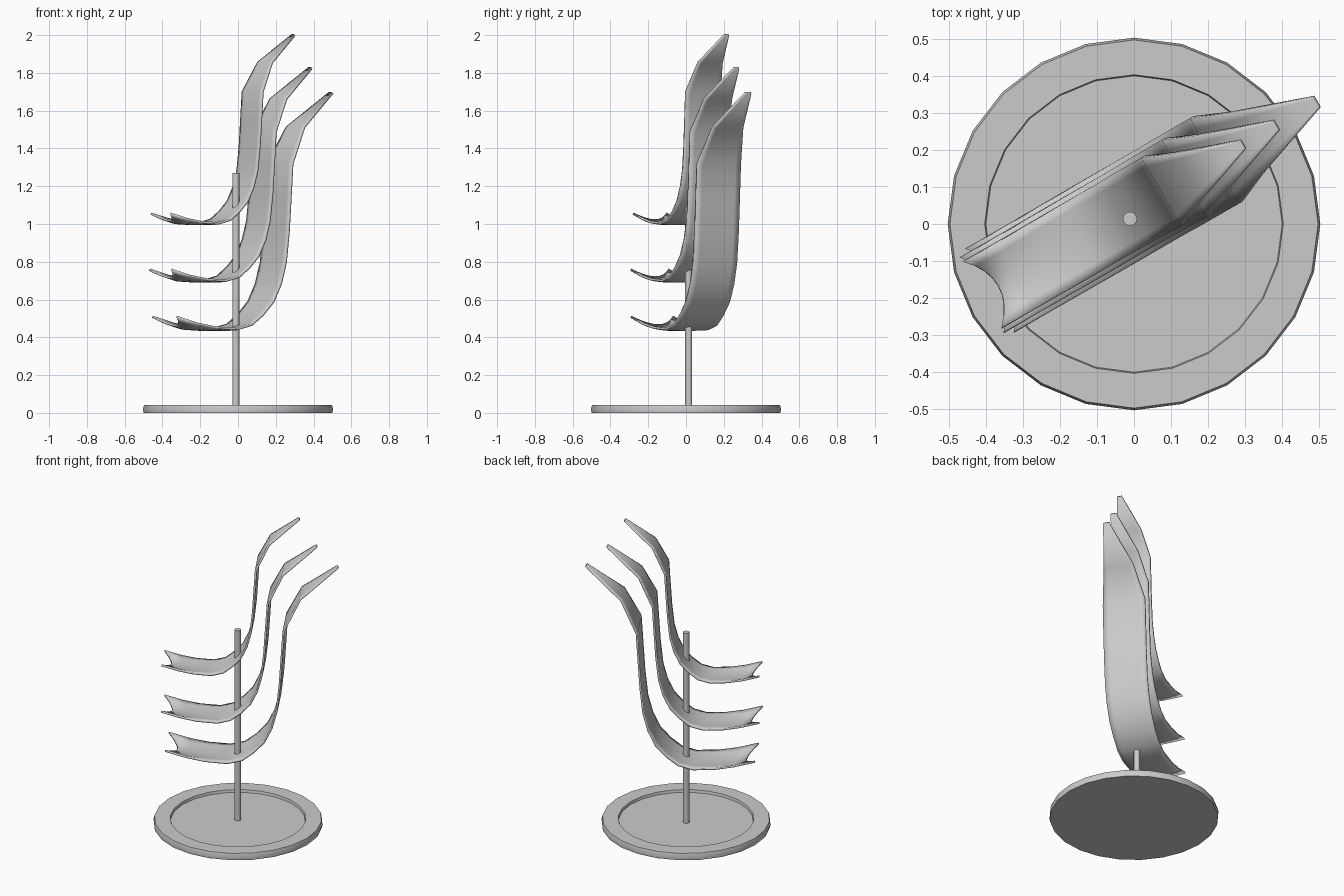
import bpy, bmesh, math
from mathutils import Vector

if "Cube" in bpy.data.objects:
    bpy.data.objects.remove(bpy.data.objects["Cube"])

U = Vector((math.cos(math.radians(30)), math.sin(math.radians(30)), 0))
V = Vector((-U.y, U.x, 0))
CENTRE_V = 0.039


def make_object(name, bm, angle=30):
    bmesh.ops.recalc_face_normals(bm, faces=bm.faces)
    mesh = bpy.data.meshes.new(name)
    bm.to_mesh(mesh)
    bm.free()
    ob = bpy.data.objects.new(name, mesh)
    bpy.context.collection.objects.link(ob)
    bpy.context.view_layer.objects.active = ob
    ob.select_set(True)
    bpy.ops.object.shade_smooth_by_angle(angle=math.radians(angle))
    ob.select_set(False)
    return ob


def lathe(name, profile, sides, x=0, y=0):
    """Closed solid of revolution from (radius, z) pairs."""
    bm = bmesh.new()
    rings = [[bm.verts.new((x + r * math.cos(2 * math.pi * i / sides),
                            y + r * math.sin(2 * math.pi * i / sides), z))
              for i in range(sides)] for r, z in profile]
    for a, b in zip(rings, rings[1:]):
        for i in range(sides):
            j = (i + 1) % sides
            bm.faces.new((a[i], a[j], b[j], b[i]))
    bm.faces.new(rings[0])
    bm.faces.new(rings[-1])
    return make_object(name, bm)


# Ribbon profile: distance along, height, half width, cup depth
RIBBON = [(-0.450, 0.028, 0.103, 0.036), (-0.350, 0.012, 0.103, 0.022),
          (-0.260, 0.006, 0.104, 0.010), (-0.155, 0.006, 0.105, 0.003),
          (-0.085, 0.027, 0.105, 0), (-0.030, 0.070, 0.105, 0),
          (0.020, 0.125, 0.106, 0), (0.056, 0.200, 0.106, 0),
          (0.080, 0.290, 0.106, 0), (0.094, 0.420, 0.106, 0),
          (0.103, 0.560, 0.106, 0), (0.112, 0.705, 0.106, 0),
          (0.188, 0.860, 0.074, 0), (0.361, 1.005, 0.014, 0)]


def ribbon(name, scale, shift, base_z):
    bm = bmesh.new()
    cols = 8
    grid = []
    for k, (u, z, half, cup) in enumerate(RIBBON):
        row = []
        for c in range(cols + 1):
            t = 2 * c / cols - 1
            # concave notch cut into the front end
            du = 0.05 * (1 - t * t) if k == 0 else 0
            p = U * ((u + du) * scale + shift) + V * (CENTRE_V + half * scale * t)
            p.z = base_z + scale * (z + cup * (t * t - 0.1))
            row.append(bm.verts.new(p))
        grid.append(row)
    for a, b in zip(grid, grid[1:]):
        for c in range(cols):
            bm.faces.new((a[c], a[c + 1], b[c + 1], b[c]))
    ob = make_object(name, bm)
    solid = ob.modifiers.new("thickness", 'SOLIDIFY')
    solid.thickness = 0.012
    solid.offset = 0
    return ob


# Round base with a shallow recess
lathe("base", [(0.5, 0), (0.503, 0.02), (0.497, 0.043), (0.403, 0.043),
               (0.4, 0.026)], 24)

# Upright rod
lathe("rod", [(0.019, 0.02), (0.019, 1.27)], 16, -0.011, 0.014)

# Three stacked curved ribbons, larger towards the bottom
ribbon("upper_ribbon", 1.0, 0.0, 0.995)
ribbon("middle_ribbon", 1.13, 0.057, 0.69)
ribbon("lower_ribbon", 1.255, 0.138, 0.433)
